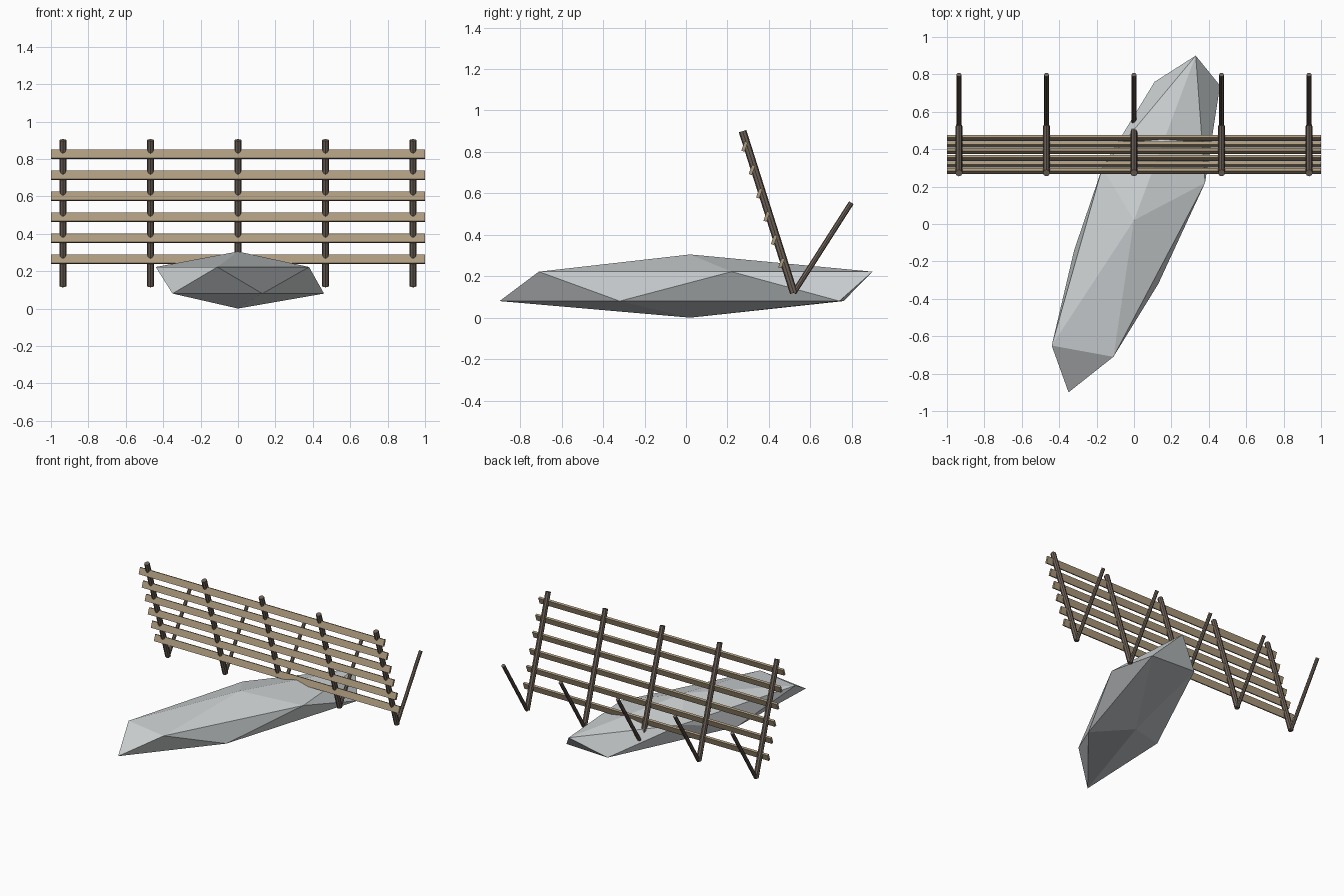
import bpy
import bmesh
from math import radians
from mathutils import Vector, Matrix

cube = bpy.data.objects.get("Cube")
if cube:
    bpy.data.objects.remove(cube, do_unlink=True)


def material(name, rgb):
    mat = bpy.data.materials.new(name)
    mat.use_nodes = True
    mat.diffuse_color = (*rgb, 1)
    mat.node_tree.nodes["Principled BSDF"].inputs["Base Color"].default_value = (*rgb, 1)
    return mat


STONE = material("pale grey stone", (0.60, 0.63, 0.64))
PLANK = material("tan plank wood", (0.42, 0.33, 0.21))
POST = material("dark post wood", (0.16, 0.125, 0.10))


def add_object(name, bm, mat):
    bmesh.ops.recalc_face_normals(bm, faces=bm.faces)
    mesh = bpy.data.meshes.new(name)
    bm.to_mesh(mesh)
    bm.free()
    mesh.materials.append(mat)
    obj = bpy.data.objects.new(name, mesh)
    bpy.context.collection.objects.link(obj)
    return obj


def pole(name, start, end, radius):
    """Eight-sided pole between two points."""
    start, end = Vector(start), Vector(end)
    axis = end - start
    turn = axis.to_track_quat('Z', 'Y').to_matrix().to_4x4()
    bm = bmesh.new()
    bmesh.ops.create_cone(bm, cap_ends=True, segments=8, radius1=radius,
                          radius2=radius, depth=axis.length,
                          matrix=Matrix.Translation((start + end) / 2) @ turn)
    return add_object(name, bm, POST)


# Faceted boulder: two staggered five-point rings and two tips
upper = [(-0.11, -0.71), (0.38, 0.22), (0.33, 0.90), (-0.17, 0.30), (-0.44, -0.65)]
lower = [(0.13, -0.32), (0.46, 0.74), (0.11, 0.76), (-0.32, -0.14), (-0.35, -0.90)]
bm = bmesh.new()
top = bm.verts.new((0, 0.02, 0.305))
bottom = bm.verts.new((0, 0.02, 0))
up = [bm.verts.new((x, y, 0.222)) for x, y in upper]
low = [bm.verts.new((x, y, 0.08)) for x, y in lower]
for i in range(5):
    j = (i + 1) % 5
    bm.faces.new((top, up[i], up[j]))
    bm.faces.new((up[i], low[i], up[j]))
    bm.faces.new((low[i], low[j], up[j]))
    bm.faces.new((bottom, low[j], low[i]))
add_object("boulder", bm, STONE)

# Leaning posts with a back strut at each foot
FOOT, HEAD = Vector((0, 0.52, 0.12)), Vector((0, 0.273, 0.9))
for i in range(5):
    side = Vector(((i - 2) * 0.468, 0, 0))
    pole(f"fence_post_{i + 1}", FOOT + side, HEAD + side, 0.019)
    pole(f"back_strut_{i + 1}", FOOT + side, Vector((0, 0.798, 0.555)) + side, 0.013)

# Tilted planks across the front of the posts
for i in range(6):
    z = 0.263 + i * 0.1125
    y = FOOT.lerp(HEAD, (z - FOOT.z) / (HEAD.z - FOOT.z)).y - 0.014
    place = Matrix.Translation((0, y, z)) @ Matrix.Rotation(radians(-20), 4, 'X')
    bm = bmesh.new()
    bmesh.ops.create_cube(bm, size=1, matrix=place @ Matrix.Diagonal((2, 0.016, 0.048, 1)))
    add_object(f"fence_plank_{i + 1}", bm, PLANK)
